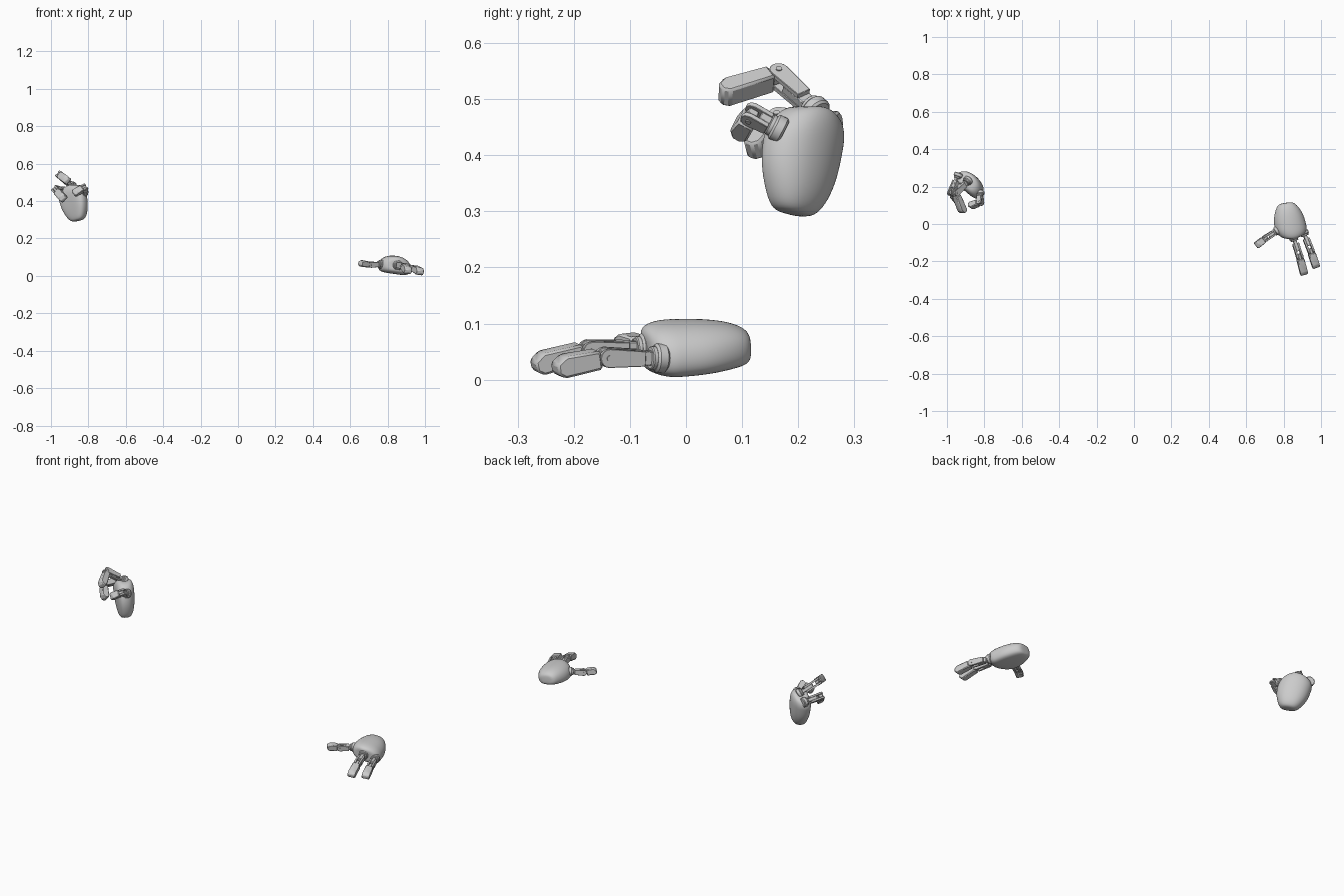
import bpy, bmesh, math
from mathutils import Vector as V, Matrix

if "Cube" in bpy.data.objects:
    bpy.data.objects.remove(bpy.data.objects["Cube"])


def finish(name, bm, angle=35, bevel=0.0, subsurf=0):
    bmesh.ops.recalc_face_normals(bm, faces=bm.faces)
    me = bpy.data.meshes.new(name)
    bm.to_mesh(me)
    bm.free()
    ob = bpy.data.objects.new(name, me)
    bpy.context.collection.objects.link(ob)
    if bevel:
        m = ob.modifiers.new("bevel", 'BEVEL')
        m.width, m.segments, m.limit_method = bevel, 1, 'ANGLE'
    if subsurf:
        m = ob.modifiers.new("subsurf", 'SUBSURF')
        m.levels = m.render_levels = subsurf
    bpy.context.view_layer.objects.active = ob
    ob.select_set(True)
    bpy.ops.object.shade_smooth_by_angle(angle=math.radians(angle))
    ob.select_set(False)
    return ob


def plate(name, origin, d, side, profile, width, bevel=0.002):
    """Extrude a side profile (along d, up) to a width along the side axis."""
    d, side = d.normalized(), side.normalized()
    up = side.cross(d)
    bm = bmesh.new()
    rows = [[bm.verts.new(origin + d * a + up * h + side * s) for a, h in profile]
            for s in (-width / 2, width / 2)]
    n = len(profile)
    bm.faces.new(rows[0])
    bm.faces.new(rows[1])
    for i in range(n):
        j = (i + 1) % n
        bm.faces.new((rows[0][i], rows[0][j], rows[1][j], rows[1][i]))
    return finish(name, bm, bevel=bevel)


def cylinder(name, centre, axis, radius, depth, bevel=0.0):
    bm = bmesh.new()
    bmesh.ops.create_cone(bm, cap_ends=True, segments=24, radius1=radius,
                          radius2=radius, depth=depth)
    bm.transform(Matrix.Translation(centre) @ axis.to_track_quat('Z', 'Y').to_matrix().to_4x4())
    return finish(name, bm, bevel=bevel)


def palm(name, centre, W, L, N):
    # along, centre across, half width, centre height, half thickness
    rings = [(-.106, -.008, .024, -.006, .018), (-.100, -.007, .046, -.004, .032),
             (-.070, -.005, .066, .000, .042), (-.025, -.003, .084, .001, .048),
             (.025, -.001, .087, .001, .050), (.065, .004, .084, .001, .049),
             (.090, .008, .070, .002, .040), (.096, .008, .040, .002, .024)]
    n = 16
    bm = bmesh.new()
    rows = []
    for l, wc, hw, nc, ht in rings:
        row = []
        for i in range(n):
            t = 2 * math.pi * i / n
            c, s = math.cos(t), math.sin(t)
            w = wc + hw * math.copysign(abs(c) ** .8, c)
            h = nc + ht * math.copysign(abs(s) ** .8, s) - 2.2 * w * w
            skew = -.25 * abs(w) if l > .05 else 0     # finger end rounds back at the sides
            row.append(bm.verts.new(centre + W * w + L * (l + skew) + N * (h + .004)))
        rows.append(row)
    for a, b in zip(rows, rows[1:]):
        for i in range(n):
            bm.faces.new((a[i], a[(i + 1) % n], b[(i + 1) % n], b[i]))
    bm.faces.new(rows[0])
    bm.faces.new(rows[-1])
    finish(name, bm, angle=180, subsurf=2)


def finger(name, base, knuckle, tip, side, size):
    d1, d2 = (knuckle - base).normalized(), (tip - knuckle).normalized()
    side = side.normalized()
    n1 = (side - d1 * side.dot(d1)).normalized()
    n2 = (side - d2 * side.dot(d2)).normalized()
    h, w = .017 * size, .036 * size
    len1, len2 = (knuckle - base).length, (tip - knuckle).length
    # socket collars where the finger enters the palm
    cylinder(name + "_socket", base - d1 * .004, d1, .026 * size, .022, .004)
    cylinder(name + "_collar", base + d1 * .009, d1, .021 * size, .012, .002)
    # inner link with two fork cheeks rounded around the pin
    arc = [(len1 + h * math.cos(t), h * math.sin(t))
           for t in (math.radians(-90 + 22.5 * k) for k in range(9))]
    cheek = [(len1 * .3, -h * .8)] + arc + [(len1 * .3, h * .8)]
    for k in (-1, 1):
        plate(name + "_fork", base + n1 * k * w * .36, d1, n1, cheek, w * .28, .001)
    core = [(0, -h * .75), (len1 * .72, -h * .85), (len1 * .72, h * .85), (0, h * .75)]
    plate(name + "_inner_link", base, d1, n1, core, w * .5)
    # hinge pin and tongue
    cylinder(name + "_pin", knuckle, n1, h * .32, w * 1.12)
    tongue = [(-h * .7, -h * .6), (h * 1.6, -h * .8), (h * 1.6, h * .8), (-h * .7, h * .6)]
    plate(name + "_tongue", knuckle, d2, n2, tongue, w * .4)
    # outer link with chamfered finger tip
    s = h * .9
    outer = [(s, -h), (len2 - h * .7, -h * 1.15), (len2, -h * .6), (len2, h * .45),
             (len2 - h * 1.1, h * 1.15), (s, h)]
    plate(name + "_outer_link", knuckle, d2, n2, outer, w * 1.12, .004 * size)


def hand(prefix, centre, W, L, flip, joints, curled):
    L = L.normalized()
    W = (W - L * W.dot(L)).normalized()
    N = W.cross(L) * flip
    palm(prefix + "_palm", centre, W, L, N)
    sockets = {"thumb": (-.080, .037, -.004, .92), "first_finger": (.006, .088, .004, 1),
               "second_finger": (.066, .071, -.006, 1)}
    for part, (w, l, n, size) in sockets.items():
        base = centre + W * w + L * l + N * n
        knuckle, tip = (V(p) for p in joints[part])
        d1, d2 = knuckle - base, tip - knuckle
        side = d1.cross(d2) if curled else N.cross(d1)
        if not curled:
            side = -side
        # keep the chamfered nail side on the back of the hand
        if side.cross(d2).dot(N if not curled else d1) < 0:
            side = -side
        finger(prefix + "_" + part, base, knuckle, tip, side, size)


# open hand lying flat
hand("open_hand", V((.835, .010, .056)), V((.98, .15, -.14)), V((.15, -.98, -.03)), -1, {
    "thumb": ((.705, -.075, .060), (.652, -.117, .068)),
    "first_finger": ((.885, -.172, .053), (.911, -.272, .026)),
    "second_finger": ((.945, -.142, .040), (.976, -.234, .021))}, False)

# raised hand with bent fingers
hand("bent_hand", V((-.875, .211, .397)), V((-.72, .62, -.25)), V((-.15, .12, .95)), 1, {
    "thumb": ((-.822, .117, .472), (-.880, .094, .440)),
    "first_finger": ((-.955, .165, .540), (-.912, .060, .509)),
    "second_finger": ((-.975, .165, .462), (-.928, .112, .408))}, True)
